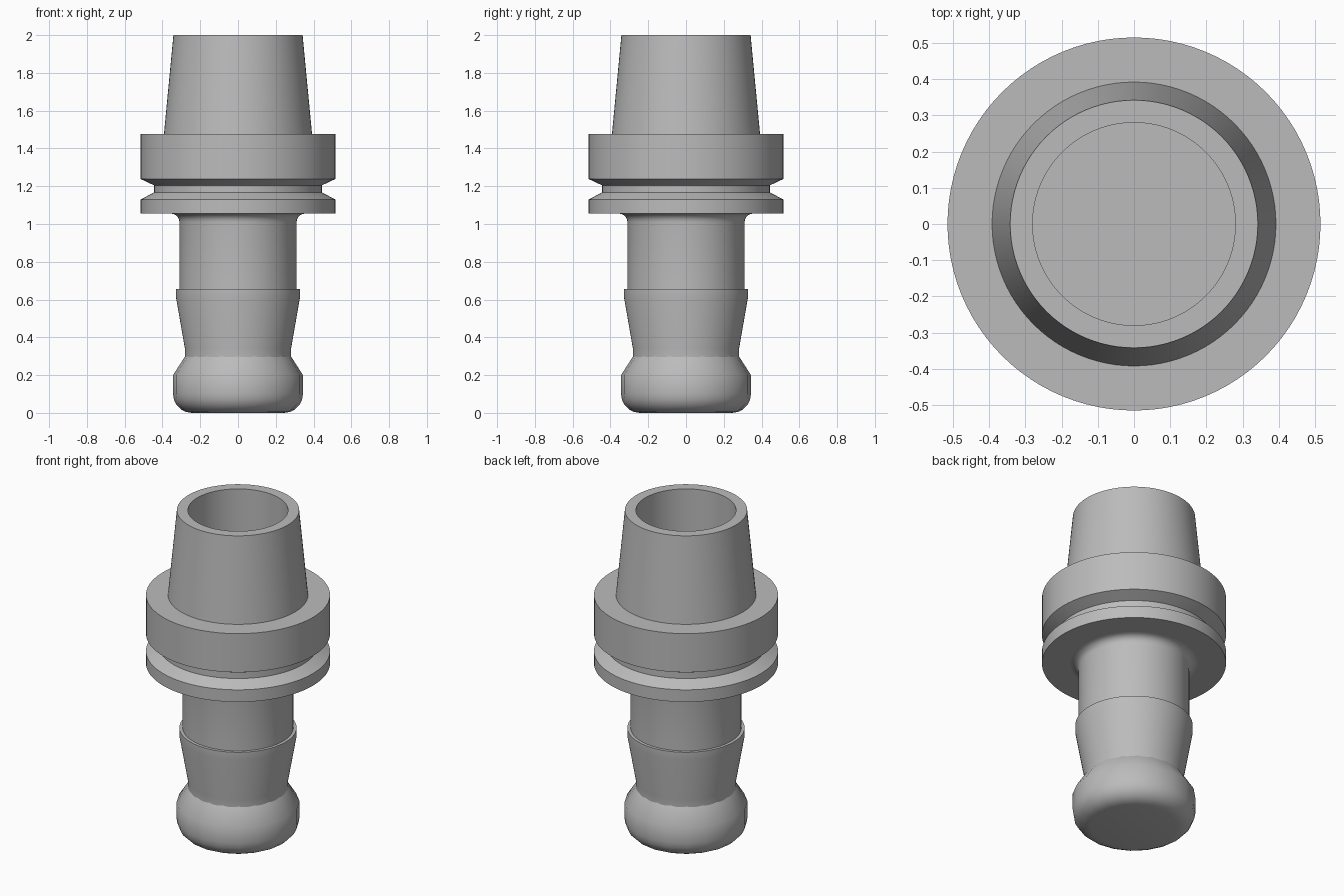
import bpy, bmesh, math

if "Cube" in bpy.data.objects:
    bpy.data.objects.remove(bpy.data.objects["Cube"])

steel = bpy.data.materials.new("light_grey_steel")
steel.diffuse_color = (0.5, 0.5, 0.5, 1)
steel.use_nodes = True
steel.node_tree.nodes["Principled BSDF"].inputs["Base Color"].default_value = steel.diffuse_color


def arc(cx, cz, r, a0, a1, steps):
    """Profile points along an arc, angles in degrees."""
    return [(cx + r * math.cos(math.radians(a0 + (a1 - a0) * i / steps)),
             cz + r * math.sin(math.radians(a0 + (a1 - a0) * i / steps)))
            for i in range(steps + 1)]


def lathe(name, profile, sides, cap_start=False, cap_end=False):
    """Revolve an (r, z) profile around the z axis."""
    bm = bmesh.new()
    rings = [[bm.verts.new((r * math.cos(2 * math.pi * i / sides),
                            r * math.sin(2 * math.pi * i / sides), z))
              for i in range(sides)] for r, z in profile]
    for a, b in zip(rings, rings[1:]):
        for i in range(sides):
            j = (i + 1) % sides
            bm.faces.new((a[i], a[j], b[j], b[i]))
    if cap_start:
        bm.faces.new(rings[0][::-1])
    if cap_end:
        bm.faces.new(rings[-1])
    mesh = bpy.data.meshes.new(name)
    bm.to_mesh(mesh)
    bm.free()
    mesh.materials.append(steel)
    mesh.shade_smooth()
    mesh.set_sharp_from_angle(angle=math.radians(35))
    obj = bpy.data.objects.new(name, mesh)
    bpy.context.collection.objects.link(obj)
    return obj


# Rounded pull knob at the bottom, coarser than the rest
lathe("pull_knob",
      arc(0.244, 0.10, 0.10, -90, 0, 5) + [(0.344, 0.20), (0.28, 0.30)],
      20, cap_start=True)

# Tapered collar above the knob, with a small step to the shaft
lathe("tapered_collar",
      [(0.28, 0.295), (0.281, 0.34), (0.328, 0.61), (0.328, 0.657), (0.31, 0.657)], 96)

# Straight shaft with a fillet running into the flange
lathe("shaft", [(0.31, 0.657)] + arc(0.355, 1.01, 0.045, 180, 90, 5), 96)

# Flange with a V groove around it
lathe("grooved_flange",
      [(0.355, 1.055), (0.515, 1.055), (0.515, 1.13), (0.445, 1.167),
       (0.445, 1.205), (0.515, 1.238), (0.515, 1.477), (0.392, 1.477)], 96)

# Hollow taper: outer cone, rim, straight bore and floor
lathe("hollow_taper",
      [(0.392, 1.477), (0.342, 2.0), (0.28, 2.0), (0.28, 1.477)],
      96, cap_end=True)
